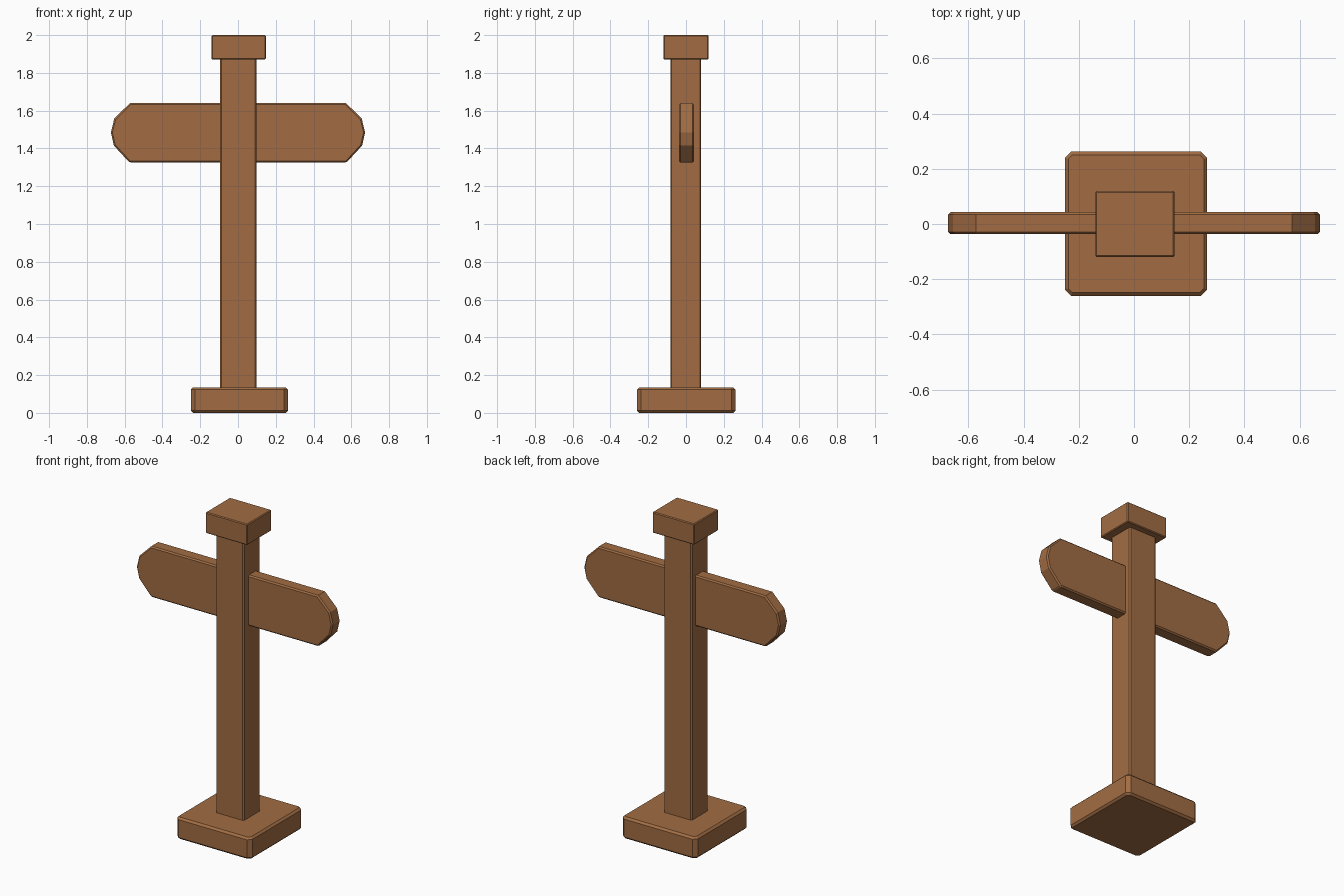
import bpy
import bmesh
from mathutils import Vector

cube = bpy.data.objects.get("Cube")
if cube:
    bpy.data.objects.remove(cube, do_unlink=True)

wood = bpy.data.materials.new("warm brown wood")
wood.use_nodes = True
colour = (0.36, 0.152, 0.056, 1)
wood.diffuse_color = colour
wood.node_tree.nodes["Principled BSDF"].inputs["Base Color"].default_value = colour


def finish(name, bm, bevel):
    """Turn a bmesh into a wooden part with softened edges."""
    bmesh.ops.recalc_face_normals(bm, faces=bm.faces)
    mesh = bpy.data.meshes.new(name)
    bm.to_mesh(mesh)
    bm.free()
    mesh.materials.append(wood)
    obj = bpy.data.objects.new(name, mesh)
    bpy.context.collection.objects.link(obj)
    mod = obj.modifiers.new("worn edges", "BEVEL")
    mod.width = bevel
    mod.segments = 1
    mod.limit_method = "ANGLE"
    mod.angle_limit = 0.8
    return obj


def block(name, low, high, bevel, corner=0):
    """Box between two corners, optionally with chamfered upright edges."""
    low, high = Vector(low), Vector(high)
    bm = bmesh.new()
    bmesh.ops.create_cube(bm, size=1)
    bmesh.ops.scale(bm, vec=high - low, verts=bm.verts)
    bmesh.ops.translate(bm, vec=(low + high) / 2, verts=bm.verts)
    if corner:
        upright = [e for e in bm.edges
                   if abs(e.verts[0].co.z - e.verts[1].co.z) > 0.01]
        bmesh.ops.bevel(bm, geom=upright, offset=corner, segments=1, affect="EDGES")
    return finish(name, bm, bevel)


# Upright post with its foot and cap
block("base", (-0.25, -0.26, 0), (0.265, 0.262, 0.135), 0.012, corner=0.022)
block("post", (-0.095, -0.083, 0.1), (0.097, 0.08, 1.9), 0.007)
block("cap", (-0.14, -0.12, 1.87), (0.147, 0.12, 2), 0.005)

# Sign board: one rounded end, mirrored to the other side
end = [(0.572, 1.64), (0.655, 1.558), (0.673, 1.485), (0.657, 1.415), (0.574, 1.325)]
outline = end + [(-x, z) for x, z in reversed(end)]
bm = bmesh.new()
front = bm.faces.new([bm.verts.new((x, -0.037, z)) for x, z in outline])
grown = bmesh.ops.extrude_face_region(bm, geom=[front], use_keep_orig=True)
back = [v for v in grown["geom"] if isinstance(v, bmesh.types.BMVert)]
bmesh.ops.translate(bm, vec=(0, 0.08, 0), verts=back)
finish("sign_board", bm, 0.008)
